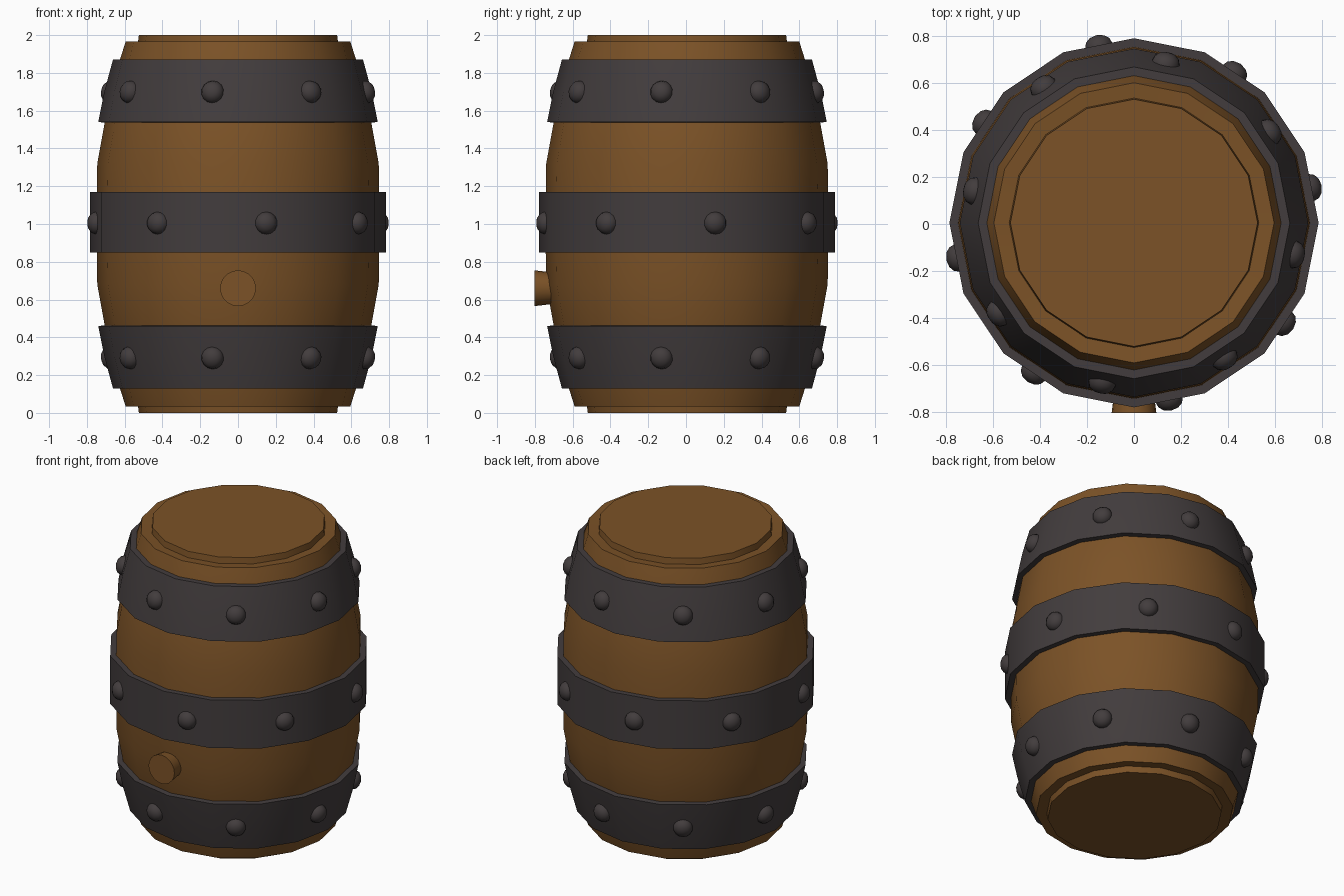
import bpy, bmesh, math
from mathutils import Matrix, Vector

if "Cube" in bpy.data.objects:
    bpy.data.objects.remove(bpy.data.objects["Cube"])

CY = 0.005      # barrel axis sits slightly behind centre
SIDES = 16


def material(name, rgb):
    m = bpy.data.materials.new(name)
    m.diffuse_color = (*rgb, 1)
    m.use_nodes = True
    m.node_tree.nodes["Principled BSDF"].inputs["Base Color"].default_value = m.diffuse_color
    return m


wood = material("brown_wood", (0.20, 0.085, 0.02))
iron = material("dark_iron", (0.055, 0.046, 0.047))


def lathe(bm, profile, sides, mat=Matrix()):
    """Revolve (radius, height) points about z; radius 0 makes a pole."""
    rings = []
    for r, z in profile:
        n = 1 if r == 0 else sides
        rings.append([bm.verts.new(mat @ Vector((r * math.cos(math.tau * i / sides),
                                                 r * math.sin(math.tau * i / sides), z)))
                      for i in range(n)])
    for a, b in zip(rings, rings[1:]):
        for i in range(sides):
            j = (i + 1) % sides
            quad = [a[i % len(a)], a[j % len(a)], b[j % len(b)], b[i % len(b)]]
            bm.faces.new(list(dict.fromkeys(quad)))


def finish(bm, name, mat, angle=35):
    bmesh.ops.recalc_face_normals(bm, faces=bm.faces)
    me = bpy.data.meshes.new(name)
    bm.to_mesh(me)
    bm.free()
    me.materials.append(mat)
    ob = bpy.data.objects.new(name, me)
    bpy.context.collection.objects.link(ob)
    bpy.ops.object.select_all(action='DESELECT')
    ob.select_set(True)
    bpy.context.view_layer.objects.active = ob
    bpy.ops.object.shade_smooth_by_angle(angle=math.radians(angle))


axis = Matrix.Translation((0, CY, 0))

# Bulging body, with raised heads at both ends
half = [(0, 2.0), (0.525, 2.0), (0.53, 1.96), (0.595, 1.965), (0.625, 1.87),
        (0.705, 1.54), (0.745, 1.32), (0.75, 1.0)]
bm = bmesh.new()
lathe(bm, half + [(r, 2 - z) for r, z in reversed(half[:-1])], SIDES, axis)
finish(bm, "barrel_body", wood)

# Iron hoops: outer profile closed inward into the body
upper = [(0.60, 1.87), (0.662, 1.87), (0.708, 1.70), (0.74, 1.54), (0.68, 1.535)]
middle = [(0.72, 1.17), (0.784, 1.17), (0.784, 0.85), (0.72, 0.85)]
lower = [(r, 2 - z) for r, z in upper]
for name, prof in (("upper", upper), ("middle", middle), ("lower", lower)):
    bm = bmesh.new()
    lathe(bm, prof + prof[:1], SIDES, axis)
    bmesh.ops.remove_doubles(bm, verts=bm.verts, dist=1e-5)
    finish(bm, name + "_hoop", iron)

# Eight domed rivets per hoop, on alternate faces, staggered on the middle hoop
dome = [(0.06, -0.02), (0.06, 0.0), (0.052, 0.022), (0.032, 0.038), (0, 0.045)]
for name, z, dist, start, tilt in (("upper", 1.70, 0.694, 33.75, 13),
                                   ("middle", 1.005, 0.768, 11.25, 0),
                                   ("lower", 0.29, 0.694, 33.75, -13)):
    bm = bmesh.new()
    for k in range(8):
        m = (axis @ Matrix.Rotation(math.radians(start + 45 * k), 4, 'Z')
             @ Matrix.Translation((dist, 0, z))
             @ Matrix.Rotation(math.radians(90 - tilt), 4, 'Y'))
        lathe(bm, dome, 14, m)
    finish(bm, name + "_rivets", iron, 60)

# Wooden bung on the front, flaring outward
bm = bmesh.new()
lathe(bm, [(0, 0.68), (0.08, 0.68), (0.095, 0.803), (0, 0.803)], 20,
      Matrix.Translation((0, 0, 0.66)) @ Matrix.Rotation(math.radians(90), 4, 'X'))
finish(bm, "bung", wood)
